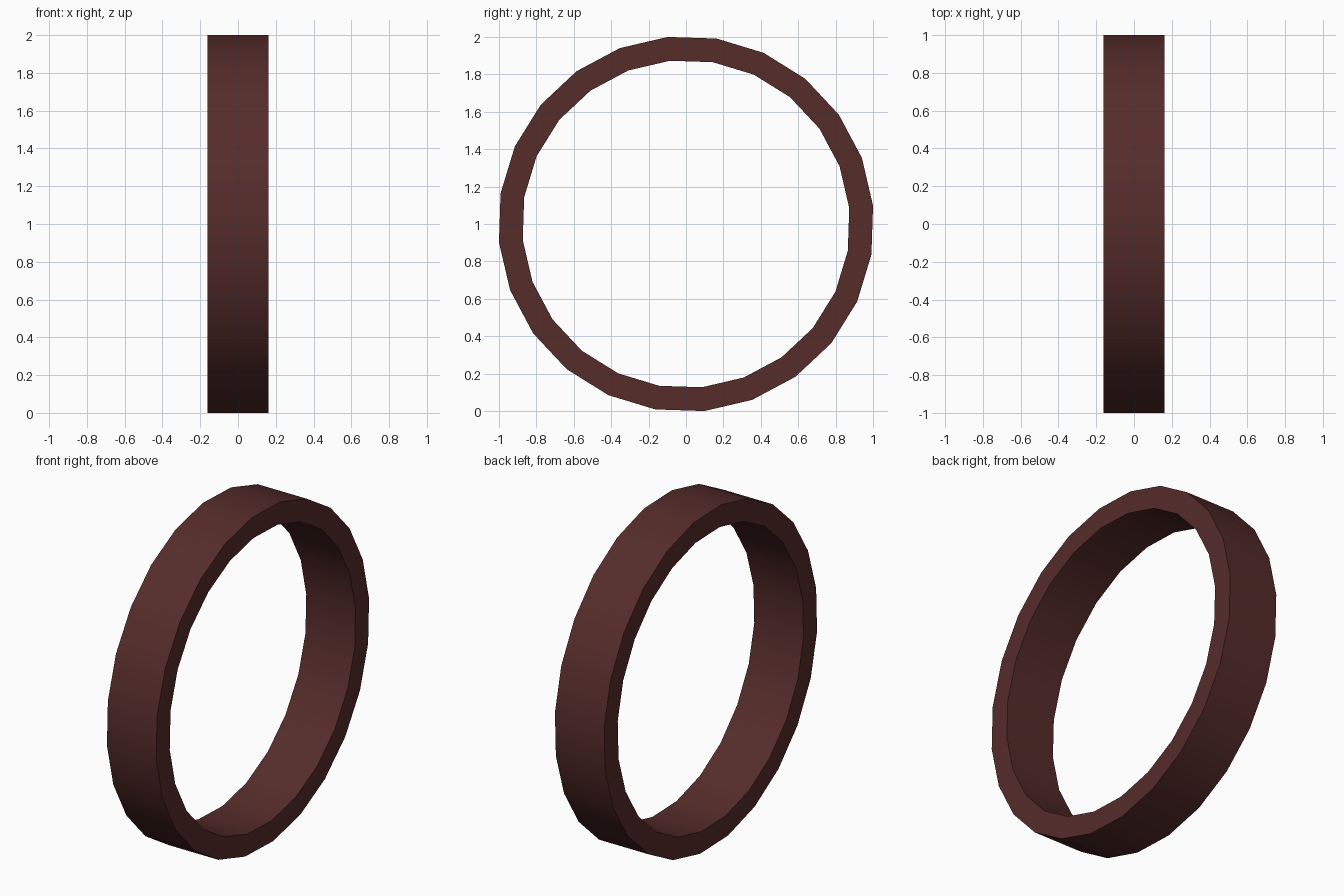
import bpy, bmesh, math

if "Cube" in bpy.data.objects:
    bpy.data.objects.remove(bpy.data.objects["Cube"])

SEGMENTS = 24
OFFSET = math.radians(5.6)
OUTER, INNER, HALF_WIDTH = 1.0 / math.cos(OFFSET), 0.877, 0.162

# Ring band: a rectangular cross-section repeated around the x axis
bm = bmesh.new()
section = [(-HALF_WIDTH, OUTER), (HALF_WIDTH, OUTER), (HALF_WIDTH, INNER), (-HALF_WIDTH, INNER)]
rings = []
for i in range(SEGMENTS):
    a = OFFSET + 2 * math.pi * i / SEGMENTS
    rings.append([bm.verts.new((x, r * math.cos(a), 1 + r * math.sin(a))) for x, r in section])
for i in range(SEGMENTS):
    a, b = rings[i], rings[(i + 1) % SEGMENTS]
    for j in range(4):
        k = (j + 1) % 4
        bm.faces.new((a[j], a[k], b[k], b[j]))
bmesh.ops.recalc_face_normals(bm, faces=bm.faces)

mesh = bpy.data.meshes.new("ring_band")
bm.to_mesh(mesh)
bm.free()
ring = bpy.data.objects.new("ring_band", mesh)
bpy.context.collection.objects.link(ring)

# Dark red-brown colour
mat = bpy.data.materials.new("dark_brown")
mat.diffuse_color = (0.09, 0.025, 0.023, 1)
mat.use_nodes = True
mat.node_tree.nodes["Principled BSDF"].inputs["Base Color"].default_value = mat.diffuse_color
mesh.materials.append(mat)

# Smooth inner and outer walls, crisp rims
bpy.context.view_layer.objects.active = ring
ring.select_set(True)
bpy.ops.object.shade_smooth_by_angle(angle=math.radians(30))
